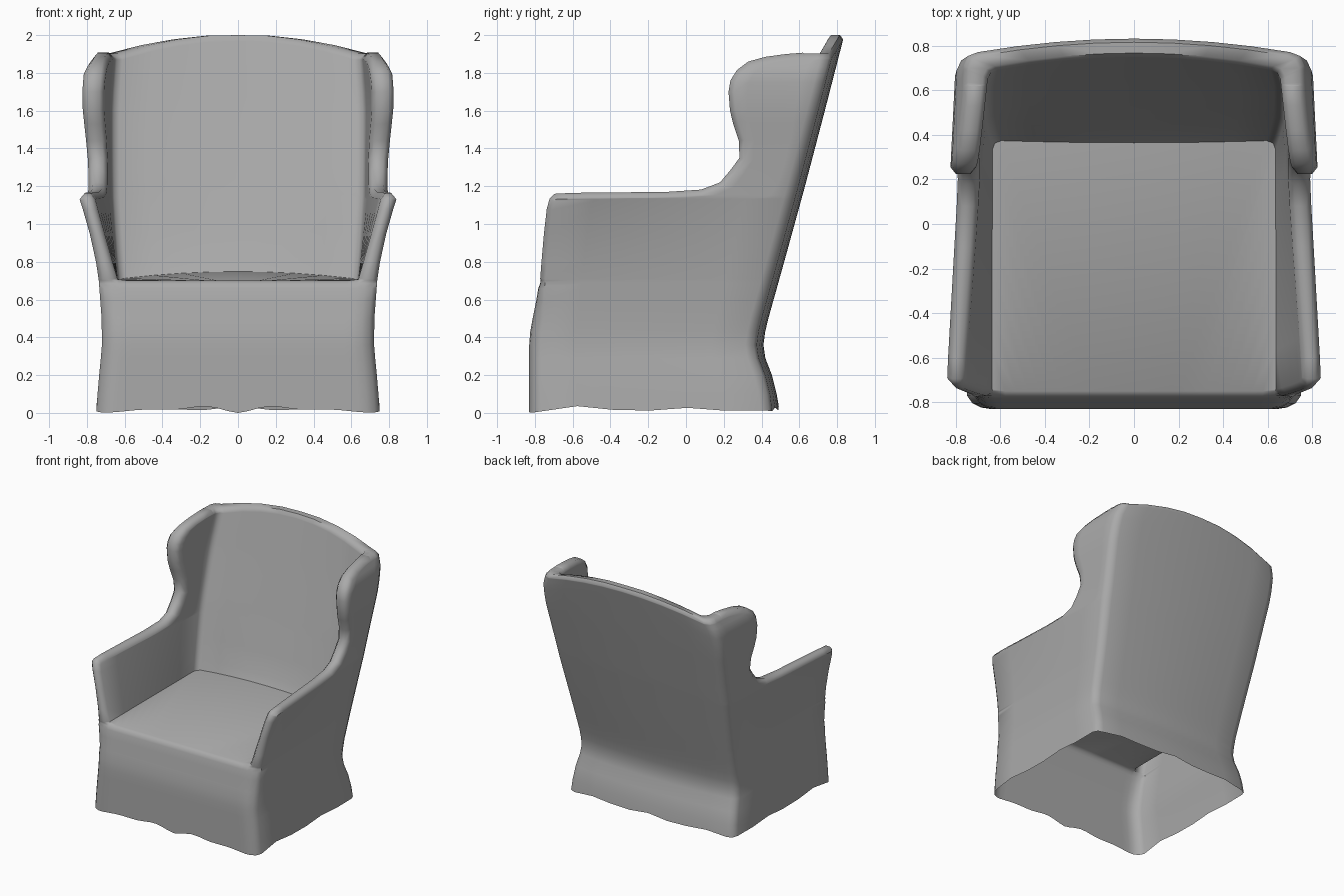
import bpy, bmesh, math
from mathutils import Vector

if "Cube" in bpy.data.objects:
    bpy.data.objects.remove(bpy.data.objects["Cube"], do_unlink=True)

R = 0.03                 # rounding of the arm and wing rim
SIDE, BACK = 7, 5        # columns along each side and each half back
WALL = SIDE + 1 + BACK   # columns in one half wall


def look(table, z):
    """Linear look-up in a list of (height, value) pairs."""
    for (a, u), (b, v) in zip(table, table[1:]):
        if z <= b:
            return u + (v - u) * max(0, (z - a) / (b - a))
    return table[-1][1]


# Shape curves by height
FRONT_Y = [(0, -.83), (.4, -.83), (.5, -.812), (.6, -.792), (.66, -.782), (.685, -.772), (.7, -.75)]
BACK_Y = [(0, .495), (.1, .48), (.2, .455), (.29, .42), (.36, .41), (.45, .422), (.8, .52),
          (1.2, .63), (1.6, .735), (2, .838)]
OUT_FRONT = [(0, .752), (.2, .735), (.35, .72), (.5, .722), (.7, .737), (.8, .752), (1, .797),
             (1.14, .845), (1.3, .84), (1.65, .875), (1.8, .87), (1.91, .79)]
OUT_BACK = [(0, .75), (.2, .73), (.35, .705), (.5, .71), (1.16, .76), (1.65, .805), (1.8, .795), (1.91, .75)]
IN_FRONT = [(.7, .635), (1.15, .765), (1.65, .83), (1.91, .8)]
IN_BACK = [(.7, .635), (1.16, .65), (1.65, .66), (1.91, .65)]
DEPTH = [(.7, .13), (1.2, .11), (2, .08)]
IN_BULGE = [(.7, -.01), (1.2, .02), (2, .03)]
NONE, OUT_BULGE = [(0, 0), (2, 0)], [(0, .035), (2, .035)]
CORNER = [(0, 1), (.5, 1), (.7, .4)]

# Side outline of the arm front, arm top and wing (y, z)
OUTLINE = [(-.772, .71), (-.765, .8), (-.752, .95), (-.737, 1.08), (-.722, 1.135), (-.695, 1.16),
           (-.6, 1.165), (-.1, 1.17), (.08, 1.182), (.18, 1.22), (.235, 1.285), (.283, 1.35),
           (.28, 1.44), (.25, 1.53), (.233, 1.6), (.225, 1.7), (.235, 1.76), (.27, 1.815),
           (.33, 1.86), (.42, 1.885), (.53, 1.9), (.62, 1.907)]


def width(front, back, y, z):
    t = (y + .75) / 1.45
    return look(front, z) * (1 - t) + look(back, z) * t


def wall(front, back, y0, z, depth, bulge, radius):
    """Half wall at height z: along the side, round the corner, to the back centre."""
    curve = look(bulge, z)
    y1 = look(BACK_Y, z) - look(depth, z) - curve
    pts = []
    for k in range(SIDE):
        y = y0 + (y1 - radius - y0) * k / (SIDE - 1)
        pts.append(Vector((width(front, back, y, z), y, z)))
    x1 = width(front, back, y1, z)
    pts.append(Vector((x1 - .28 * radius, y1 - .28 * radius, z)))
    for k in range(BACK):
        s = 1 - k / (BACK - 1)
        zz = z + .1 * (1 - s * s) * max(0, (z - .7) / 1.18)
        y = look(BACK_Y, zz) - look(depth, zz) - curve * s * s
        pts.append(Vector(((x1 - radius) * s, y, zz)))
    return pts


def skirt_row(z):
    """Half ring of the skirt, from the front centre round to the back centre."""
    fy = look(FRONT_Y, z)
    xo = look(OUT_FRONT, z)
    c = look(CORNER, z)
    edge = min(fy, -.772)
    front = [Vector(((xo - .105) * k / (WALL - 1), fy, z)) for k in range(WALL)]
    front += [Vector((xo - .065, edge + .006 * c, z)), Vector((xo - .025, edge + .025 * c, z))]
    return front + wall(OUT_FRONT, OUT_BACK, edge + .06 * c, z, NONE, OUT_BULGE, .06)


def upper_row(i):
    """Half slice of the back, wing and arm: inner wall, rounded rim, outer wall."""
    p = Vector(OUTLINE[i])
    along = Vector(OUTLINE[min(i + 1, len(OUTLINE) - 1)]) - Vector(OUTLINE[max(i - 1, 0)])
    along.normalize()
    y, z = p + Vector((along.y, -along.x)) * R
    inner = wall(IN_FRONT, IN_BACK, y, z, DEPTH, IN_BULGE, .04)
    outer = wall(OUT_FRONT, OUT_BACK, y, z, NONE, OUT_BULGE, .06)
    rim = [Vector((inner[0].x + R * .8, p.x, p.y)), Vector((outer[0].x - R * .8, p.x, p.y))]
    return inner[::-1] + rim + outer


# Skirt rows, with a wavy hem
rows = [skirt_row(z) for z in (.025, .1, .2, .29, .36, .43, .5, .6, .66, .685, .7)]
for v in rows[0]:
    a = math.atan2(v.y, v.x)
    v.z += .012 * math.sin(9 * a + .6) + .008 * math.sin(17 * a)
low = min(v.z for v in rows[0])
for v in rows[0]:
    v.z -= low

# Arms, wings and back, with the seat rising a little at its rear
rows += [upper_row(i) for i in range(len(OUTLINE))]
top = rows[-1]
for v in rows[-len(OUTLINE)][:BACK]:
    v.z += .04 * (1 - (v.x / .64) ** 2)

# Rounded top edge
rows.append([v.lerp(w, .2) for v, w in zip(top, top[::-1])])
for j, v in enumerate(rows[-1]):
    if j not in (WALL, WALL + 1):
        v.z += .026
for v in (rows[-1][0], rows[-1][-1]):
    v.z = 2

# Join the rows into one half skin
bm = bmesh.new()
grid = [[bm.verts.new(v) for v in row] for row in rows]
n = len(top)
for a, b in zip(grid, grid[1:]):
    for j in range(n - 1):
        bm.faces.new((a[j], a[j + 1], b[j + 1], b[j]))
last = grid[-1]
for j in range(n // 2 - 1):
    bm.faces.new((last[j], last[j + 1], last[n - 2 - j], last[n - 1 - j]))
bmesh.ops.remove_doubles(bm, verts=bm.verts, dist=.0005)

mesh = bpy.data.meshes.new("armchair_cover")
bm.to_mesh(mesh)
bm.free()
chair = bpy.data.objects.new("armchair_cover", mesh)
bpy.context.collection.objects.link(chair)

# Grey cloth
cloth = bpy.data.materials.new("grey_cloth")
cloth.use_nodes = True
colour = (.4, .4, .4, 1)
cloth.diffuse_color = colour
cloth.node_tree.nodes["Principled BSDF"].inputs["Base Color"].default_value = colour
mesh.materials.append(cloth)

# Smooth shading and the mirrored half
bpy.ops.object.select_all(action='DESELECT')
chair.select_set(True)
bpy.context.view_layer.objects.active = chair
bpy.ops.object.shade_smooth_by_angle(angle=math.radians(55))
mirror = chair.modifiers.new("mirror", 'MIRROR')
mirror.use_clip = True
mirror.merge_threshold = .001
